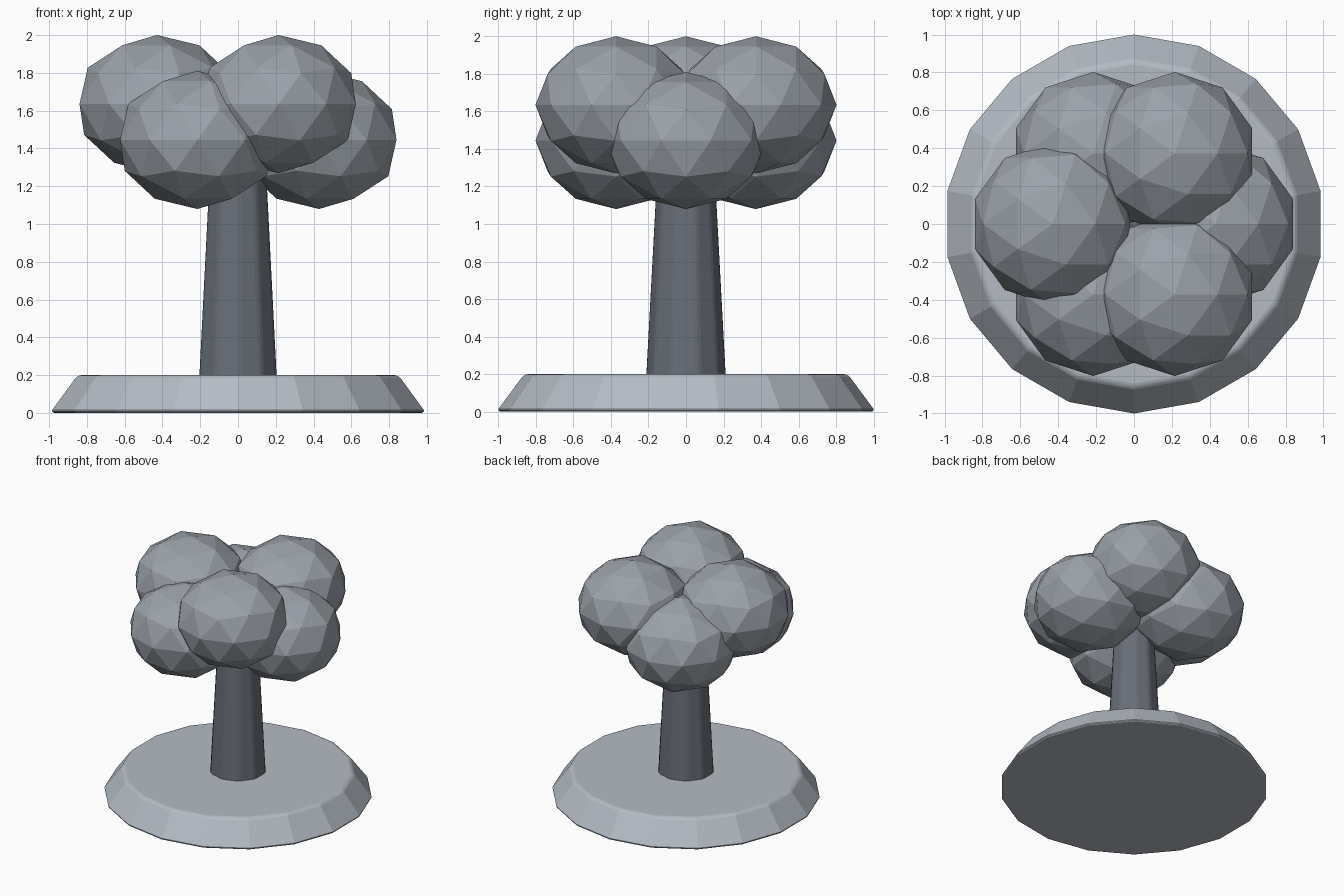
import bpy, bmesh, math

if "Cube" in bpy.data.objects:
    bpy.data.objects.remove(bpy.data.objects["Cube"])


def paint(name, color):
    mat = bpy.data.materials.new(name)
    mat.diffuse_color = (*color, 1)
    mat.use_nodes = True
    mat.node_tree.nodes["Principled BSDF"].inputs["Base Color"].default_value = mat.diffuse_color
    return mat


BASE = paint("base_grey", (0.46, 0.50, 0.55))
BARK = paint("bark_grey", (0.14, 0.155, 0.185))
LEAF = paint("leaf_grey", (0.33, 0.36, 0.40))


def finish(bm, name, mat):
    bmesh.ops.recalc_face_normals(bm, faces=bm.faces)
    mesh = bpy.data.meshes.new(name)
    bm.to_mesh(mesh)
    bm.free()
    mesh.materials.append(mat)
    obj = bpy.data.objects.new(name, mesh)
    bpy.context.collection.objects.link(obj)
    return obj


def lathe(name, profile, sides, mat):
    """Stack of capped rings from (radius, z) pairs, one corner on +y."""
    bm = bmesh.new()
    rings = []
    for r, z in profile:
        angles = [math.pi / 2 + math.tau * i / sides for i in range(sides)]
        rings.append([bm.verts.new((r * math.cos(a), r * math.sin(a), z)) for a in angles])
    for low, high in zip(rings, rings[1:]):
        for i in range(sides):
            j = (i + 1) % sides
            bm.faces.new((low[i], low[j], high[j], high[i]))
    bm.faces.new(rings[0][::-1])
    bm.faces.new(rings[-1])
    return finish(bm, name, mat)


# Ground disc with softened rims
lathe("ground_base", [(0.985, 0), (0.994, 0.002), (0.999, 0.007), (1.0, 0.014), (0.874, 0.184),
                      (0.864, 0.192), (0.854, 0.197), (0.842, 0.2)], 18, BASE)

# Tapered trunk with softened corners
trunk = lathe("trunk", [(0.219, 0.12), (0.153, 1.35)], 10, BARK)
bevel = trunk.modifiers.new("soft_corners", 'BEVEL')
bevel.width = 0.02
bevel.segments = 2

# Six foliage clumps in a ring, alternating low and high
for i in range(6):
    a = math.radians(60 * i)
    bm = bmesh.new()
    bmesh.ops.create_icosphere(bm, subdivisions=2, radius=0.43)
    clump = finish(bm, f"foliage_clump_{i + 1}", LEAF)
    clump.scale = (1, 1, 0.85)
    clump.location = (0.43 * math.cos(a), 0.43 * math.sin(a), 1.635 if i % 2 else 1.445)
